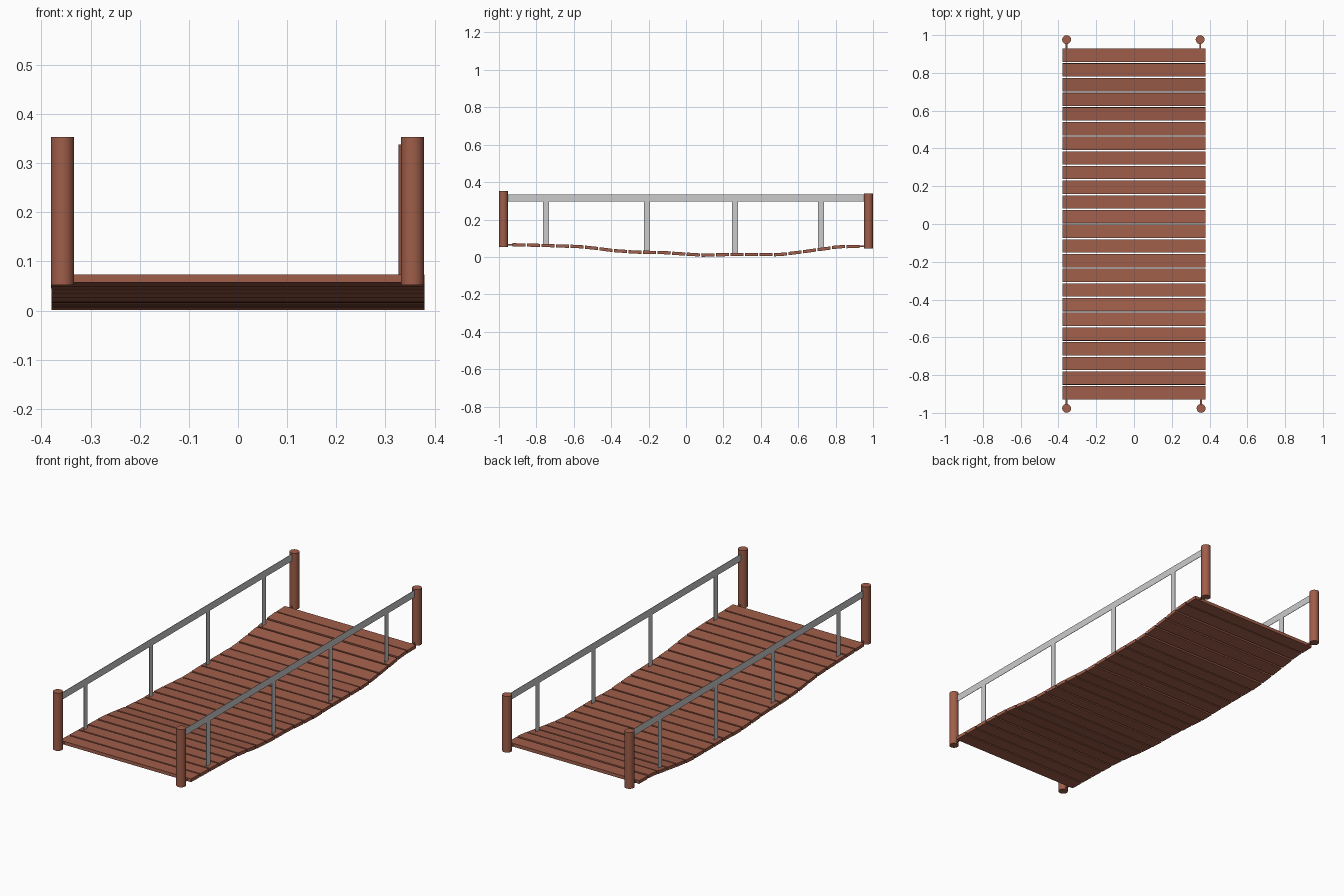
import bpy, bmesh, math

if "Cube" in bpy.data.objects:
    bpy.data.objects.remove(bpy.data.objects["Cube"])

def material(name, col):
    m = bpy.data.materials.new(name)
    m.diffuse_color = (*col, 1)
    m.use_nodes = True
    m.node_tree.nodes["Principled BSDF"].inputs["Base Color"].default_value = m.diffuse_color
    return m

BROWN = material("reddish brown wood", (0.35, 0.112, 0.068))
GREY = material("light grey rope", (0.60, 0.60, 0.60))

def box(name, loc, size, mat, tilt=0.0):
    bpy.ops.mesh.primitive_cube_add(size=1, location=loc, rotation=(tilt, 0, 0))
    o = bpy.context.object
    o.name = name
    o.scale = size
    o.data.materials.append(mat)
    return o

# sagging walkway centre line (y, z)
SAG = [(-0.97, 0.066), (-0.75, 0.061), (-0.57, 0.055), (-0.48, 0.046),
       (-0.39, 0.034), (-0.27, 0.026), (-0.12, 0.023), (0.0, 0.015),
       (0.1, 0.009), (0.2, 0.012), (0.5, 0.013), (0.6, 0.024),
       (0.7, 0.038), (0.82, 0.054), (0.97, 0.057)]

def height(y):
    for (y0, z0), (y1, z1) in zip(SAG, SAG[1:]):
        if y <= y1:
            return z0 + (z1 - z0) * (y - y0) / (y1 - y0)
    return SAG[-1][1]

# planks
N, PITCH, THICK = 24, 0.0777, 0.017
for i in range(N):
    y = (i - (N - 1) / 2) * PITCH
    slope = math.atan2(height(y + 0.035) - height(y - 0.035), 0.07)
    box(f"plank_{i + 1}", (0, y, height(y)), (0.758, 0.070, THICK), BROWN, slope)

# corner posts
for name, x, y, z0, z1 in [("front_left", -0.357, -0.976, 0.052, 0.353),
                           ("front_right", 0.355, -0.976, 0.052, 0.353),
                           ("back_left", -0.357, 0.976, 0.045, 0.338),
                           ("back_right", 0.350, 0.976, 0.045, 0.338)]:
    bpy.ops.mesh.primitive_cylinder_add(vertices=20, radius=0.0235, depth=z1 - z0,
                                        location=(x, y, (z0 + z1) / 2))
    o = bpy.context.object
    o.name = name + "_post"
    o.data.materials.append(BROWN)
    bpy.ops.object.shade_smooth_by_angle(angle=math.radians(40))
    # short tie from post to end plank
    ty = math.copysign(0.94, y)
    box(name + "_tie", (x, ty, height(ty)), (0.009, 0.05, 0.009), BROWN)

# flat handrails and hangers
for side, x in (("left", -0.356), ("right", 0.352)):
    box(side + "_handrail", (x, 0, 0.315), (0.002, 1.91, 0.037), GREY)
    for k, y in enumerate((-0.749, -0.209, 0.261, 0.723)):
        z0 = height(y) + 0.004
        box(f"{side}_hanger_{k + 1}", (x, y, (z0 + 0.298) / 2),
            (0.002, 0.032, 0.298 - z0), GREY)
